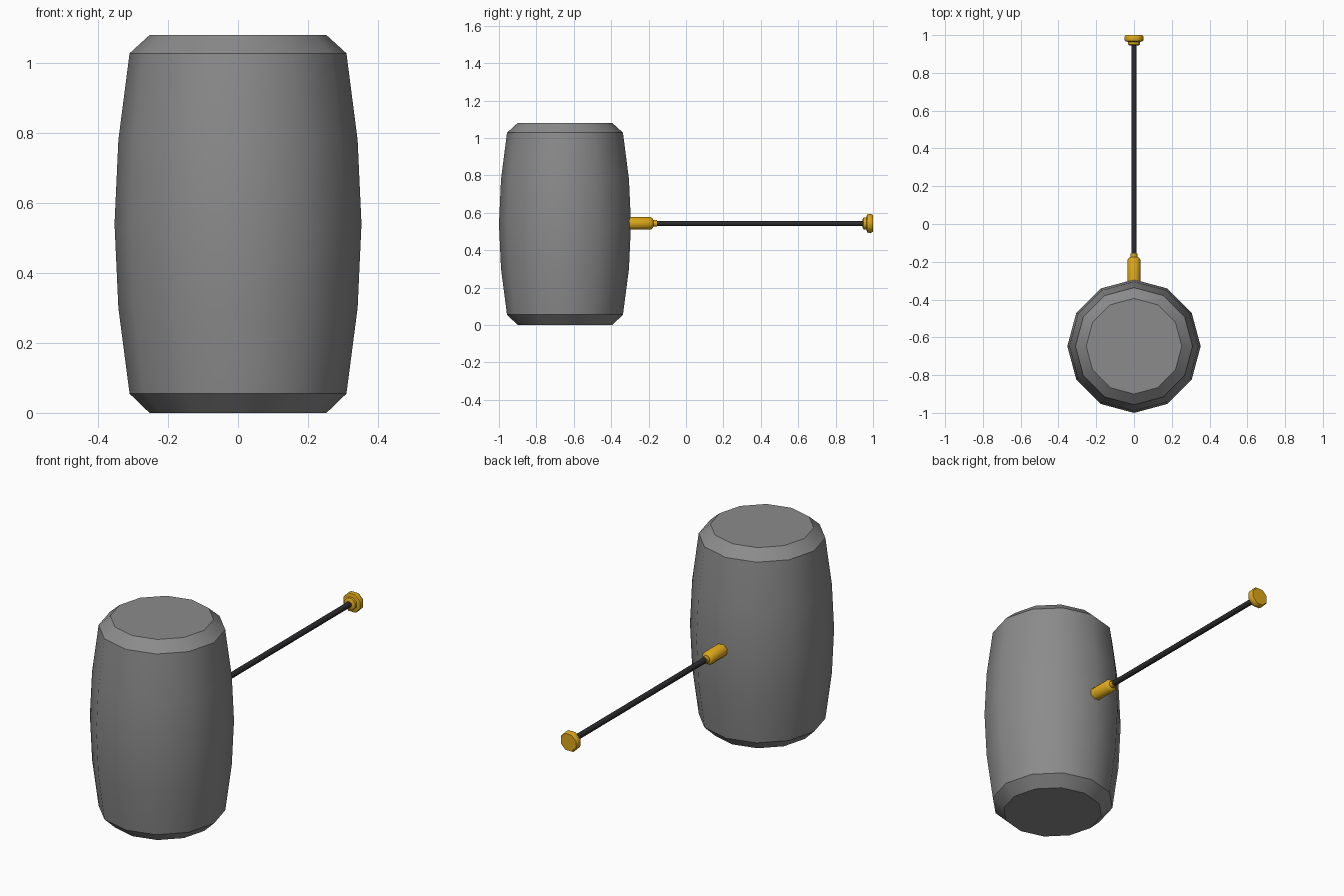
import bpy, bmesh, math
from mathutils import Matrix

if "Cube" in bpy.data.objects:
    bpy.data.objects.remove(bpy.data.objects["Cube"])


def material(name, rgb):
    m = bpy.data.materials.new(name)
    m.diffuse_color = (*rgb, 1)
    m.use_nodes = True
    m.node_tree.nodes["Principled BSDF"].inputs["Base Color"].default_value = m.diffuse_color
    return m


GREY = material("stone grey", (0.26, 0.26, 0.26))
BLACK = material("dark grip", (0.025, 0.025, 0.028))
GOLD = material("gold", (0.72, 0.39, 0.01))


def lathe(name, profile, sides, mat, matrix, phase=0.0, angle=35):
    """Closed solid turned around local z from (radius, height) points."""
    bm = bmesh.new()
    rings = []
    for r, h in profile:
        angles = [phase + 2 * math.pi * i / sides for i in range(sides)]
        rings.append([bm.verts.new((r * math.cos(a), r * math.sin(a), h)) for a in angles])
    for lo, hi in zip(rings, rings[1:]):
        for i in range(sides):
            j = (i + 1) % sides
            bm.faces.new((lo[i], lo[j], hi[j], hi[i]))
    bm.faces.new(rings[0][::-1])
    bm.faces.new(rings[-1])
    bm.transform(matrix)
    bmesh.ops.recalc_face_normals(bm, faces=bm.faces)
    me = bpy.data.meshes.new(name)
    bm.to_mesh(me)
    bm.free()
    me.materials.append(mat)
    ob = bpy.data.objects.new(name, me)
    bpy.context.collection.objects.link(ob)
    bpy.ops.object.select_all(action='DESELECT')
    ob.select_set(True)
    bpy.context.view_layer.objects.active = ob
    bpy.ops.object.shade_smooth_by_angle(angle=math.radians(angle))
    return ob


# Barrel-shaped hammer head, standing upright
lathe("hammer_head",
      [(0.253, 0), (0.31, 0.055), (0.342, 0.30), (0.353, 0.54),
       (0.342, 0.78), (0.31, 1.028), (0.253, 1.08)],
      12, GREY, Matrix.Translation((0, -0.647, 0)))

# Handle parts: local z becomes world +y at mid height of the head
along_y = Matrix.Translation((0, 0, 0.543)) @ Matrix.Rotation(-math.pi / 2, 4, 'X')
half = math.pi / 8

# Rod
lathe("handle_rod", [(0.0155, -0.20), (0.0155, 0.96)], 8, BLACK, along_y, half, 50)

# Collar where the rod meets the head
lathe("handle_collar",
      [(0.036, -0.31), (0.036, -0.188), (0.028, -0.178), (0.019, -0.175), (0.019, -0.155)],
      8, GOLD, along_y, half, 50)

# Pommel at the far end
lathe("handle_pommel",
      [(0.026, 0.945), (0.034, 0.95), (0.034, 0.964), (0.052, 0.968), (0.054, 0.975),
       (0.054, 0.99), (0.048, 1.0)],
      8, GOLD, along_y, half, 50)
